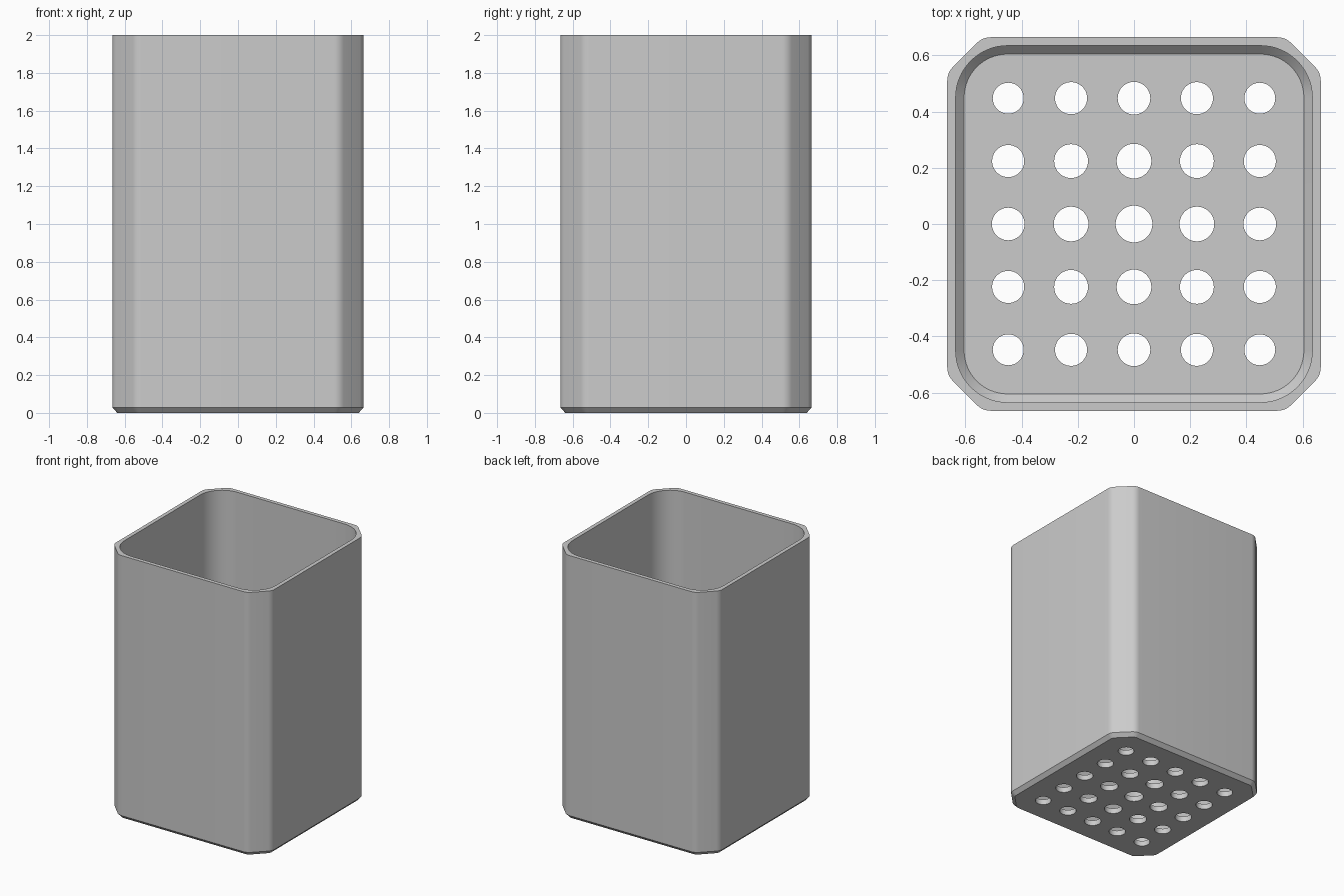
import bpy, bmesh, math

cube = bpy.data.objects.get("Cube")
if cube:
    bpy.data.objects.remove(cube, do_unlink=True)

HEIGHT = 2.0
FLOOR = 0.04

grey = bpy.data.materials.new("plain grey")
grey.use_nodes = True
colour = (0.6, 0.6, 0.6, 1)
grey.diffuse_color = colour
grey.node_tree.nodes["Principled BSDF"].inputs["Base Color"].default_value = colour


def outline(arcs, radius, steps):
    """Closed outline: the corner arcs (centre, start, end) turned four times."""
    points = []
    for quarter in range(4):
        turn = quarter * math.pi / 2
        c, s = math.cos(turn), math.sin(turn)
        for cx, cy, start, end in arcs:
            for i in range(steps + 1):
                a = math.radians(start + (end - start) * i / steps)
                x, y = cx + radius * math.cos(a), cy + radius * math.sin(a)
                points.append((x * c - y * s, x * s + y * c))
    return points


def loft(name, rings):
    """Solid through stacked outlines, given as (z, points) from the bottom up."""
    bm = bmesh.new()
    loops = [[bm.verts.new((x, y, z)) for x, y in pts] for z, pts in rings]
    n = len(loops[0])
    for low, high in zip(loops, loops[1:]):
        for i in range(n):
            j = (i + 1) % n
            bm.faces.new((low[i], low[j], high[j], high[i]))
    bm.faces.new(loops[0][::-1])
    bm.faces.new(loops[-1])
    mesh = bpy.data.meshes.new(name)
    bm.to_mesh(mesh)
    bm.free()
    obj = bpy.data.objects.new(name, mesh)
    bpy.context.collection.objects.link(obj)
    mesh.materials.append(grey)
    return obj


# Outer body: square with softened cut corners and a bevelled foot
near, far = 0.51, 0.595
outer_arcs = [(far, near, 0, 45), (near, far, 45, 90)]
foot = outline(outer_arcs, 0.044, 6)
wall = outline(outer_arcs, 0.07, 6)
body = loft("container_body", [(0, foot), (0.028, wall), (HEIGHT, wall)])

# Cavity: round corners, sloped where the wall meets the floor
inner_arcs = [(0.45, 0.45, 0, 90)]
floor_ring = outline(inner_arcs, 0.155, 16)
inner_ring = outline(inner_arcs, 0.185, 16)
cavity = loft("cavity_cutter", [(FLOOR, floor_ring), (FLOOR + 0.03, inner_ring),
                                (HEIGHT + 0.1, inner_ring)])

# Drain holes: five by five grid, slightly smaller away from the middle
bm = bmesh.new()
for ix in range(-2, 3):
    for iy in range(-2, 3):
        x, y = ix * 0.224, iy * 0.224
        r = 0.0655 - 0.0165 * math.hypot(x, y)
        new = bmesh.ops.create_cone(bm, cap_ends=True, segments=40, radius1=r,
                                    radius2=r, depth=0.3)
        bmesh.ops.translate(bm, verts=new["verts"], vec=(x, y, 0))
mesh = bpy.data.meshes.new("drain_hole_cutter")
bm.to_mesh(mesh)
bm.free()
mesh.materials.append(grey)
holes = bpy.data.objects.new("drain_hole_cutter", mesh)
bpy.context.collection.objects.link(holes)

# Cut the body, then drop the cutters
cutters = (cavity, holes)
for cutter in cutters:
    cutter.hide_render = True
    mod = body.modifiers.new(cutter.name, "BOOLEAN")
    mod.operation = "DIFFERENCE"
    mod.solver = "EXACT"
    mod.object = cutter
graph = bpy.context.evaluated_depsgraph_get()
result = bpy.data.meshes.new_from_object(body.evaluated_get(graph))
body.modifiers.clear()
body.data = result
for cutter in cutters:
    bpy.data.objects.remove(cutter, do_unlink=True)

# Smooth corners, crisp rims
bpy.ops.object.select_all(action="DESELECT")
body.select_set(True)
bpy.context.view_layer.objects.active = body
bpy.ops.object.shade_smooth_by_angle(angle=math.radians(30))
